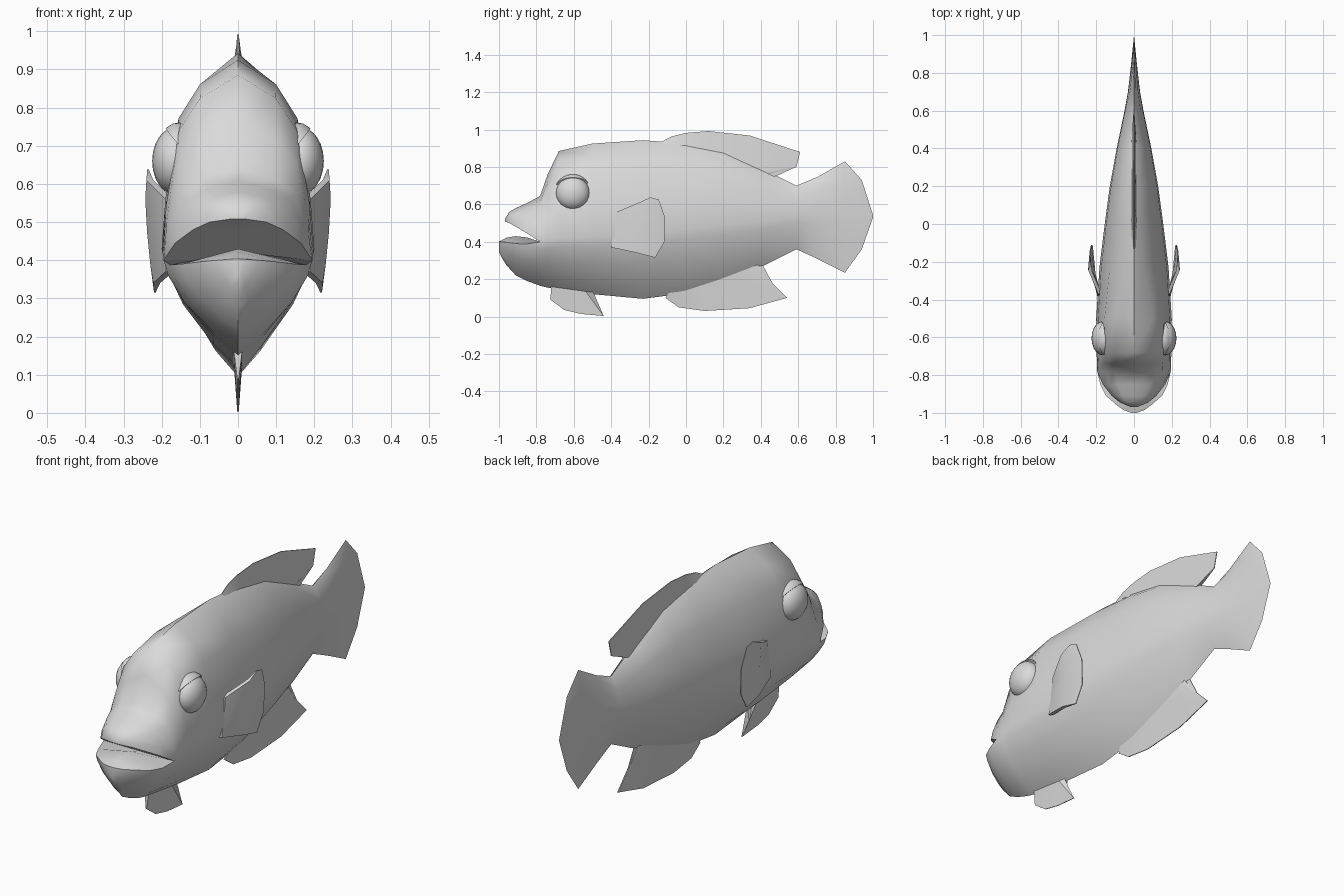
import bpy, bmesh, math
from mathutils import Vector, Matrix

if "Cube" in bpy.data.objects:
    bpy.data.objects.remove(bpy.data.objects["Cube"])

grey = bpy.data.materials.new("fish_grey")
grey.diffuse_color = (0.7, 0.7, 0.7, 1)
grey.use_nodes = True
grey.node_tree.nodes["Principled BSDF"].inputs["Base Color"].default_value = grey.diffuse_color


def finish(name, bm, angle=45):
    bmesh.ops.remove_doubles(bm, verts=bm.verts, dist=0.0008)
    bmesh.ops.recalc_face_normals(bm, faces=bm.faces)
    me = bpy.data.meshes.new(name)
    bm.to_mesh(me)
    bm.free()
    me.materials.append(grey)
    me.shade_smooth()
    me.set_sharp_from_angle(angle=math.radians(angle))
    ob = bpy.data.objects.new(name, me)
    bpy.context.collection.objects.link(ob)
    return ob


def loft(bm, rings, cap_first=False):
    rows = [[bm.verts.new(p) for p in r] for r in rings]
    n = len(rows[0])
    for a, b in zip(rows, rows[1:]):
        for i in range(n):
            j = (i + 1) % n
            bm.faces.new((a[i], a[j], b[j], b[i]))
    if cap_first:
        bm.faces.new(rows[0])


# Cross-section fractions: broad brow at the head, narrower back behind it
UPPER_HEAD = [(0, 1), (0.5, 0.87), (0.78, 0.69), (0.95, 0.27), (1, 0)]
UPPER_BACK = [(0, 1), (0.28, 0.91), (0.7, 0.65), (0.95, 0.27), (1, 0)]
LOWER = [(1, 0), (0.94, -0.17), (0.72, -0.47), (0.32, -0.81), (0, -1)]


def arc(fracs, y, w, mid, half):
    return [Vector((f * w, y, mid + t * half)) for f, t in fracs]


def mirrored(half):
    left = [Vector((-p.x, p.y, p.z)) for p in reversed(half) if p.x > 1e-9 or p not in (half[0], half[-1])]
    return half + left


def body_ring(y, top, bot, w, mid):
    up = arc(UPPER_HEAD if y < -0.4 else UPPER_BACK, y, w, mid, top - mid)
    low = arc(LOWER, y, w, mid, mid - bot)
    half = up + low[1:]
    return half + [Vector((-p.x, p.y, p.z)) for p in reversed(half[1:-1])]


def snout_ring(y, top, lip, w):
    up = arc(UPPER_HEAD, y, w, lip, top - lip)
    return (up + [Vector((0, y, lip))]
            + [Vector((-p.x, p.y, p.z)) for p in reversed(up[1:])])


def jaw_ring(y, lip, bot, w, lift):
    low = arc(LOWER, y, w, lip, lip - bot)
    return ([Vector((0, y, lip + lift))] + low
            + [Vector((-p.x, p.y, p.z)) for p in reversed(low[:-1])])


# Body with tail: y, top, bottom, half width, widest height
body = [
    (-0.78, 0.645, 0.165, 0.195, 0.40), (-0.74, 0.76, 0.155, 0.196, 0.41),
    (-0.68, 0.885, 0.145, 0.198, 0.42), (-0.50, 0.925, 0.12, 0.20, 0.43),
    (-0.23, 0.943, 0.095, 0.183, 0.45), (0.0, 0.925, 0.125, 0.155, 0.47),
    (0.20, 0.885, 0.19, 0.128, 0.49), (0.41, 0.79, 0.27, 0.09, 0.51),
    (0.59, 0.70, 0.36, 0.052, 0.53), (0.70, 0.745, 0.31, 0.032, 0.535),
    (0.85, 0.83, 0.235, 0.015, 0.535), (0.94, 0.73, 0.36, 0.006, 0.535),
    (1.0, 0.542, 0.53, 0.0, 0.536)]
# Upper jaw: y, top, lip, half width
snout = [(-0.968, 0.522, 0.508, 0.02), (-0.945, 0.56, 0.50, 0.075),
         (-0.91, 0.58, 0.48, 0.118), (-0.85, 0.607, 0.445, 0.165),
         (-0.78, 0.645, 0.40, 0.195)]
# Lower jaw: y, lip, bottom, half width, rise of the inner lip
jaw = [(-1.0, 0.403, 0.345, 0.015, 0), (-0.985, 0.40, 0.315, 0.055, 0.008),
       (-0.96, 0.397, 0.275, 0.09, 0.025), (-0.91, 0.39, 0.22, 0.148, 0.04),
       (-0.85, 0.388, 0.19, 0.178, 0.035), (-0.78, 0.40, 0.165, 0.195, 0)]
bm = bmesh.new()
loft(bm, [body_ring(*s) for s in body])
loft(bm, [snout_ring(*s) for s in snout], True)
loft(bm, [jaw_ring(*s) for s in jaw], True)
finish("body", bm, 50)


# Eyeballs and eyelids
def eye_part(name, side, center, radii, lid):
    bm = bmesh.new()
    bmesh.ops.create_uvsphere(bm, u_segments=20, v_segments=12, radius=1)
    bmesh.ops.transform(bm, verts=bm.verts,
                        matrix=Matrix.Translation(center) @ Matrix.Diagonal((*radii, 1)))
    if lid:
        geom = bm.verts[:] + bm.edges[:] + bm.faces[:]
        cut = bmesh.ops.bisect_plane(bm, geom=geom, plane_co=(0.148, -0.6, 0.692),
                                     plane_no=(0.78, 0, -0.62), clear_outer=True)
        edges = [e for e in cut["geom_cut"] if isinstance(e, bmesh.types.BMEdge)]
        bmesh.ops.holes_fill(bm, edges=edges, sides=0)
    for v in bm.verts:
        v.co.x *= side
    finish(name, bm, 40)


# Fins: paired root and tip outlines, thick at the root and thin at the tip
def fin(name, root, tip, thick=0.012):
    bm = bmesh.new()
    rings = []
    for r, t in zip(root, tip):
        rings.append([(r[0] + thick, *r[1:]), (t[0] + 0.002, *t[1:]),
                      (t[0] - 0.002, *t[1:]), (r[0] - thick, *r[1:])])
    loft(bm, rings, True)
    bm.verts.ensure_lookup_table()
    bm.faces.new(bm.verts[-4:])
    finish(name, bm, 40)


def flat(points):
    return [(0, y, z) for y, z in points]


fin("dorsal_fin",
    flat([(-0.13, 0.92), (-0.06, 0.92), (0.02, 0.91), (0.12, 0.88), (0.30, 0.82), (0.42, 0.76), (0.45, 0.74)]),
    flat([(-0.14, 0.93), (-0.08, 0.962), (0.0, 0.982), (0.12, 0.992), (0.34, 0.968), (0.61, 0.88), (0.59, 0.80)]))
fin("dorsal_fin_rear", flat([(0.38, 0.72), (0.44, 0.77)]), flat([(0.47, 0.745), (0.592, 0.802)]))
fin("anal_fin",
    flat([(-0.09, 0.13), (0.0, 0.15), (0.1, 0.18), (0.25, 0.23), (0.36, 0.27), (0.38, 0.28)]),
    flat([(-0.11, 0.10), (-0.04, 0.05), (0.1, 0.03), (0.34, 0.045), (0.54, 0.10), (0.46, 0.18)]))
fin("anal_fin_rear", flat([(0.34, 0.27), (0.36, 0.25)]), flat([(0.412, 0.272), (0.462, 0.18)]))
fin("pelvic_fin",
    flat([(-0.72, 0.17), (-0.66, 0.16), (-0.60, 0.15), (-0.54, 0.14), (-0.50, 0.14)]),
    flat([(-0.725, 0.09), (-0.65, 0.035), (-0.56, 0.014), (-0.44, 0.003), (-0.50, 0.06)]))

for side, label in ((1, "right"), (-1, "left")):
    eye_part("eyeball_" + label, side, (0.165, -0.605, 0.66), (0.06, 0.09, 0.088), False)
    eye_part("eyelid_" + label, side, (0.155, -0.605, 0.668), (0.062, 0.098, 0.093), True)
    # Pectoral fin: rooted in the flank, bowed outwards, tip turned back
    root = [(0.18, -0.37, 0.56), (0.18, -0.375, 0.52), (0.18, -0.385, 0.46), (0.18, -0.395, 0.41), (0.18, -0.40, 0.37)]
    mid = [(0.24, -0.25, 0.61), (0.243, -0.24, 0.56), (0.238, -0.24, 0.47), (0.23, -0.25, 0.39), (0.222, -0.26, 0.34)]
    tip = [(0.238, -0.19, 0.638), (0.235, -0.145, 0.625), (0.228, -0.112, 0.53), (0.222, -0.115, 0.40), (0.22, -0.165, 0.315)]
    bm = bmesh.new()
    rings = []
    for r, m, t in zip(root, mid, tip):
        ring = [(r[0] + 0.01, *r[1:]), m, t, (t[0] - 0.004, *t[1:]),
                (m[0] - 0.018, *m[1:]), (r[0] - 0.01, *r[1:])]
        rings.append([(side * x, y, z) for x, y, z in ring])
    loft(bm, rings, True)
    bm.verts.ensure_lookup_table()
    bm.faces.new(bm.verts[-6:])
    finish("pectoral_fin_" + label, bm, 40)
